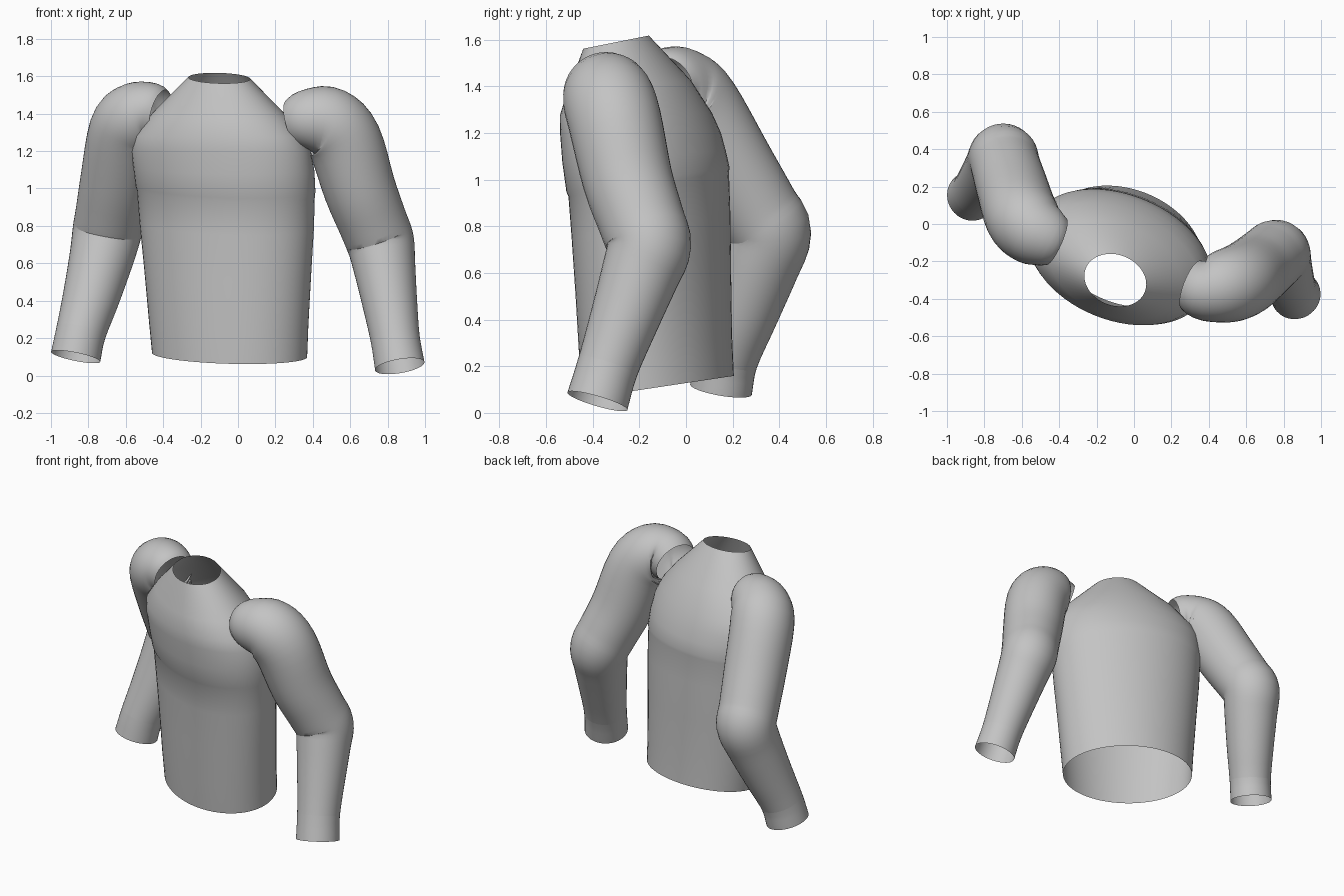
import bpy, bmesh
from math import sin, cos, pi, radians
from mathutils import Vector, Matrix

cube = bpy.data.objects.get("Cube")
if cube:
    bpy.data.objects.remove(cube, do_unlink=True)

fabric = bpy.data.materials.new("grey fabric")
fabric.use_nodes = True
GREY = (0.55, 0.55, 0.55, 1)
fabric.diffuse_color = GREY
fabric.node_tree.nodes["Principled BSDF"].inputs["Base Color"].default_value = GREY


def loft(name, rings):
    """Skin a list of point rings into one smooth shell, open at both ends."""
    bm = bmesh.new()
    loops = [[bm.verts.new(p) for p in ring] for ring in rings]
    for low, high in zip(loops, loops[1:]):
        for i in range(len(low)):
            j = (i + 1) % len(low)
            bm.faces.new((low[i], low[j], high[j], high[i]))
    mesh = bpy.data.meshes.new(name)
    bm.to_mesh(mesh)
    bm.free()
    mesh.materials.append(fabric)
    obj = bpy.data.objects.new(name, mesh)
    bpy.context.collection.objects.link(obj)
    bpy.ops.object.select_all(action='DESELECT')
    obj.select_set(True)
    bpy.context.view_layer.objects.active = obj
    bpy.ops.object.shade_smooth_by_angle(angle=radians(40))


def oval(z, cx, cy, a, b, tilt, sides=64):
    """Turned oval cross-section of the torso, sloping up to the back."""
    turn = Matrix.Rotation(radians(-22), 3, 'Z')
    ring = []
    for i in range(sides):
        t = 2 * pi * i / sides
        p = turn @ Vector((a * cos(t), b * sin(t), 0))
        ring.append(p + Vector((cx, cy, z + tilt * p.y)))
    return ring


def smooth_path(points, steps=4):
    """Catmull-Rom resampling of (x, y, z, radius) points."""
    pts = [Vector(p) for p in points]
    ext = [2 * pts[0] - pts[1]] + pts + [2 * pts[-1] - pts[-2]]
    out = []
    for p0, p1, p2, p3 in zip(ext, ext[1:], ext[2:], ext[3:]):
        for s in range(steps):
            t = s / steps
            out.append(0.5 * (2 * p1 + (p2 - p0) * t
                              + (2 * p0 - 5 * p1 + 4 * p2 - p3) * t ** 2
                              + (3 * p1 - p0 - 3 * p2 + p3) * t ** 3))
    return out + [pts[-1]]


def tube_rings(path, sides=40):
    """Round rings along a path, carried without twist."""
    pts = [p.to_3d() for p in path]
    side, last, rings = None, None, []
    for i, p in enumerate(pts):
        tan = (pts[min(i + 1, len(pts) - 1)] - pts[max(i - 1, 0)]).normalized()
        if side is None:
            side = tan.orthogonal().normalized()
        else:
            side = last.rotation_difference(tan) @ side
        last = tan
        up = tan.cross(side)
        rings.append([p + path[i].w * (cos(2 * pi * k / sides) * side
                                       + sin(2 * pi * k / sides) * up)
                      for k in range(sides)])
    return rings


# Torso: lower body, slightly wider chest yoke, shoulders and open neck
sections = [
    (0.11, -0.045, -0.12, 0.43, 0.305, 0.15),
    (0.28, -0.05, -0.13, 0.443, 0.305, 0.15),
    (0.55, -0.055, -0.14, 0.465, 0.307, 0.15),
    (0.80, -0.06, -0.15, 0.487, 0.31, 0.15),
    (0.98, -0.065, -0.16, 0.498, 0.312, 0.15),
    (1.00, -0.067, -0.163, 0.503, 0.318, 0.15),
    (1.10, -0.075, -0.18, 0.506, 0.318, 0.07),
    (1.20, -0.09, -0.195, 0.502, 0.312, 0.0),
    (1.28, -0.10, -0.215, 0.475, 0.295, 0.02),
    (1.40, -0.098, -0.245, 0.37, 0.245, 0.1),
    (1.59, -0.10, -0.30, 0.17, 0.135, 0.2),
]
loft("torso", [oval(*s) for s in sections])

# Sleeves: armhole, shoulder, upper arm, bent elbow, forearm, wrist, cuff end
sleeves = {
    "left": [
        (0.305, -0.325, 1.345, 0.138), (0.38, -0.35, 1.365, 0.168),
        (0.48, -0.335, 1.35, 0.195), (0.57, -0.305, 1.25, 0.2),
        (0.65, -0.25, 1.00, 0.193), (0.72, -0.19, 0.82, 0.185),
        (0.76, -0.16, 0.715, 0.182), (0.78, -0.195, 0.60, 0.168),
        (0.81, -0.265, 0.40, 0.148), (0.84, -0.335, 0.20, 0.132),
        (0.865, -0.38, 0.05, 0.134)],
    "right": [
        (-0.415, -0.095, 1.395, 0.135), (-0.47, -0.07, 1.405, 0.165),
        (-0.54, -0.03, 1.38, 0.19), (-0.60, 0.04, 1.305, 0.198),
        (-0.65, 0.19, 1.05, 0.192), (-0.685, 0.305, 0.86, 0.185),
        (-0.70, 0.352, 0.77, 0.185), (-0.73, 0.312, 0.63, 0.172),
        (-0.785, 0.24, 0.42, 0.152), (-0.84, 0.175, 0.23, 0.134),
        (-0.868, 0.15, 0.10, 0.134)],
}
CUFF_STEPS = 4
for side, points in sleeves.items():
    # One continuous run of rings, split where the cuff is sewn on
    rings = tube_rings(smooth_path(points, CUFF_STEPS))
    loft(side + "_sleeve", rings[:-CUFF_STEPS])
    loft(side + "_cuff", rings[-CUFF_STEPS - 1:])
